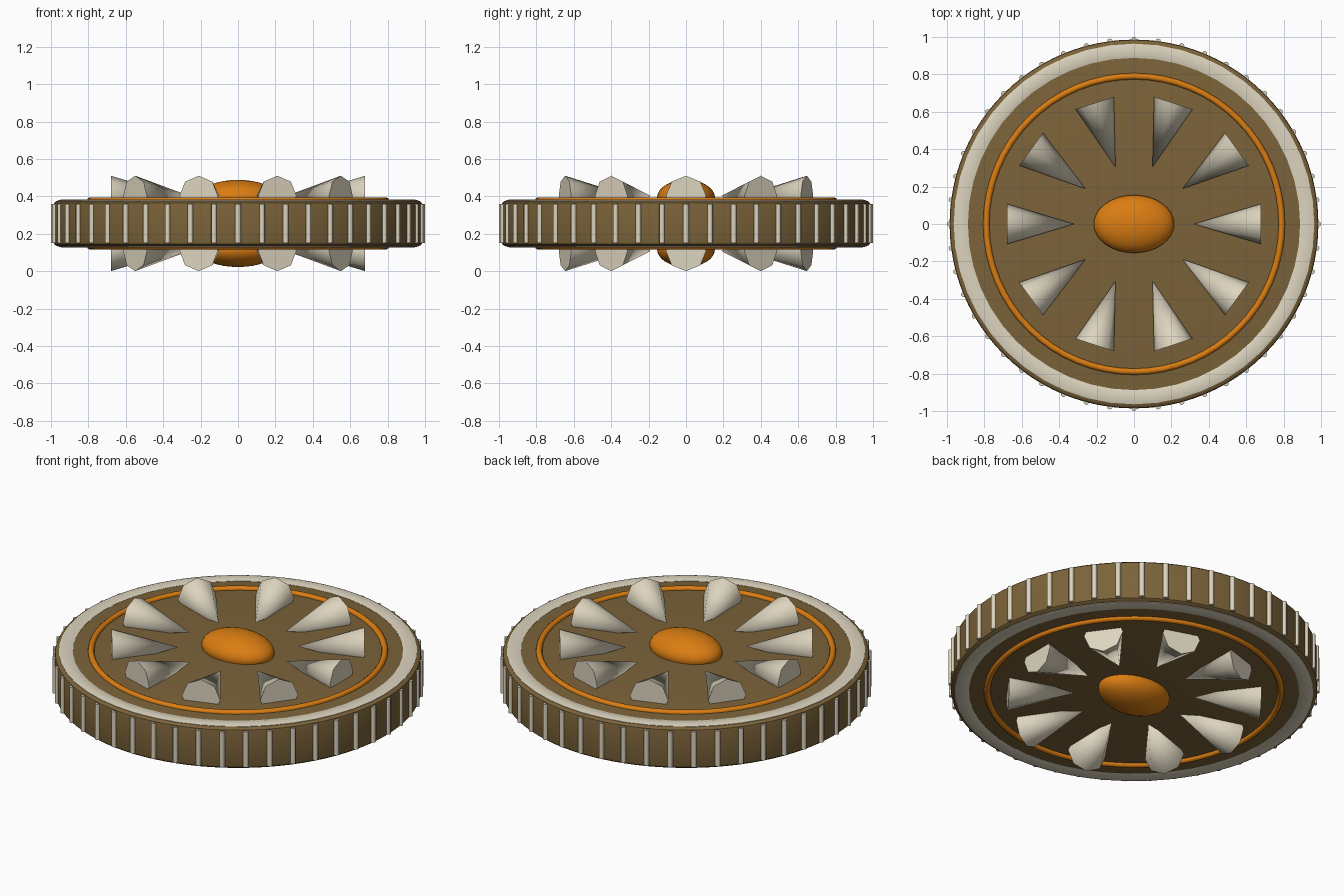
import bpy, math
from mathutils import Matrix, Vector

if "Cube" in bpy.data.objects:
    bpy.data.objects.remove(bpy.data.objects["Cube"])

MID = 0.255  # mid-plane of the disc


def material(name, col):
    m = bpy.data.materials.new(name)
    m.diffuse_color = (*col, 1)
    m.use_nodes = True
    m.node_tree.nodes["Principled BSDF"].inputs["Base Color"].default_value = m.diffuse_color
    return m


BROWN = material("dark bronze", (0.20, 0.125, 0.042))
CREAM = material("bone cream", (0.72, 0.66, 0.52))
ORANGE = material("amber orange", (0.70, 0.205, 0.006))


def finish(name, mat, angle=40):
    ob = bpy.context.object
    ob.name = name
    ob.data.materials.append(mat)
    bpy.ops.object.shade_smooth_by_angle(angle=math.radians(angle))
    return ob


def lathe(name, profile, mat, n, closed=True):
    """Revolve an (r, z) loop round the z axis."""
    k = len(profile)
    verts = [(r * math.cos(2 * math.pi * i / n), r * math.sin(2 * math.pi * i / n), z)
             for i in range(n) for r, z in profile]
    faces = [(i * k + j, (i + 1) % n * k + j, (i + 1) % n * k + (j + 1) % k, i * k + (j + 1) % k)
             for i in range(n) for j in range(k if closed else k - 1)]
    if not closed:  # cap both ends of the profile
        faces.append([i * k for i in reversed(range(n))])
        faces.append([i * k + k - 1 for i in range(n)])
    me = bpy.data.meshes.new(name)
    me.from_pydata(verts, [], faces)
    ob = bpy.data.objects.new(name, me)
    bpy.context.collection.objects.link(ob)
    bpy.ops.object.select_all(action='DESELECT')
    bpy.context.view_layer.objects.active = ob
    ob.select_set(True)
    return finish(name, mat, 30)


# Disc body with softened rims
half = [(0.955, 0.122), (0.972, 0.119), (0.983, 0.110), (0.986, 0.098)]
lathe("disc_body", [(r, MID - h) for r, h in half] + [(r, MID + h) for r, h in reversed(half)],
      BROWN, 96, closed=False)

# Ribs round the edge
for i in range(48):
    a = i * math.tau / 48
    bpy.ops.mesh.primitive_cylinder_add(vertices=8, radius=0.015, depth=0.21,
                                        location=(0.985 * math.cos(a), 0.985 * math.sin(a), MID),
                                        rotation=(0, 0, a))
    finish(f"edge_rib_{i}", CREAM, 50)

# Both faces carry the same ornaments
for side, tag in ((1, "top"), (-1, "bottom")):
    # Flat cream border band
    band = [(0.888, 0.110), (0.964, 0.110), (0.964, 0.123), (0.945, 0.128), (0.907, 0.128), (0.888, 0.123)]
    if side < 0:
        band.reverse()
    lathe(f"border_band_{tag}", [(r, MID + side * h) for r, h in band], CREAM, 48)

    # Thin orange ring
    bpy.ops.mesh.primitive_torus_add(major_radius=0.79, minor_radius=0.017, major_segments=64,
                                     minor_segments=10, location=(0, 0, MID + side * 0.123))
    finish(f"inner_ring_{tag}", ORANGE, 60)

    # Oval centre stone
    bpy.ops.mesh.primitive_uv_sphere_add(segments=32, ring_count=16, radius=1,
                                         location=(0, 0, MID + side * 0.138))
    bpy.context.object.scale = (0.215, 0.155, 0.095)
    finish(f"centre_stone_{tag}", ORANGE, 60)

    # Radial spikes pointing at the centre
    for i in range(10):
        a = i * math.tau / 10
        bpy.ops.mesh.primitive_cone_add(vertices=8, radius1=0.108, radius2=0, depth=0.36)
        ob = finish(f"spike_{tag}_{i}", CREAM, 50)
        ob.matrix_world = (Matrix.Rotation(a, 4, 'Z')
                           @ Matrix.Translation(Vector((0.50, 0, MID + side * 0.147)))
                           @ Matrix.Rotation(-math.pi / 2, 4, 'Y'))
